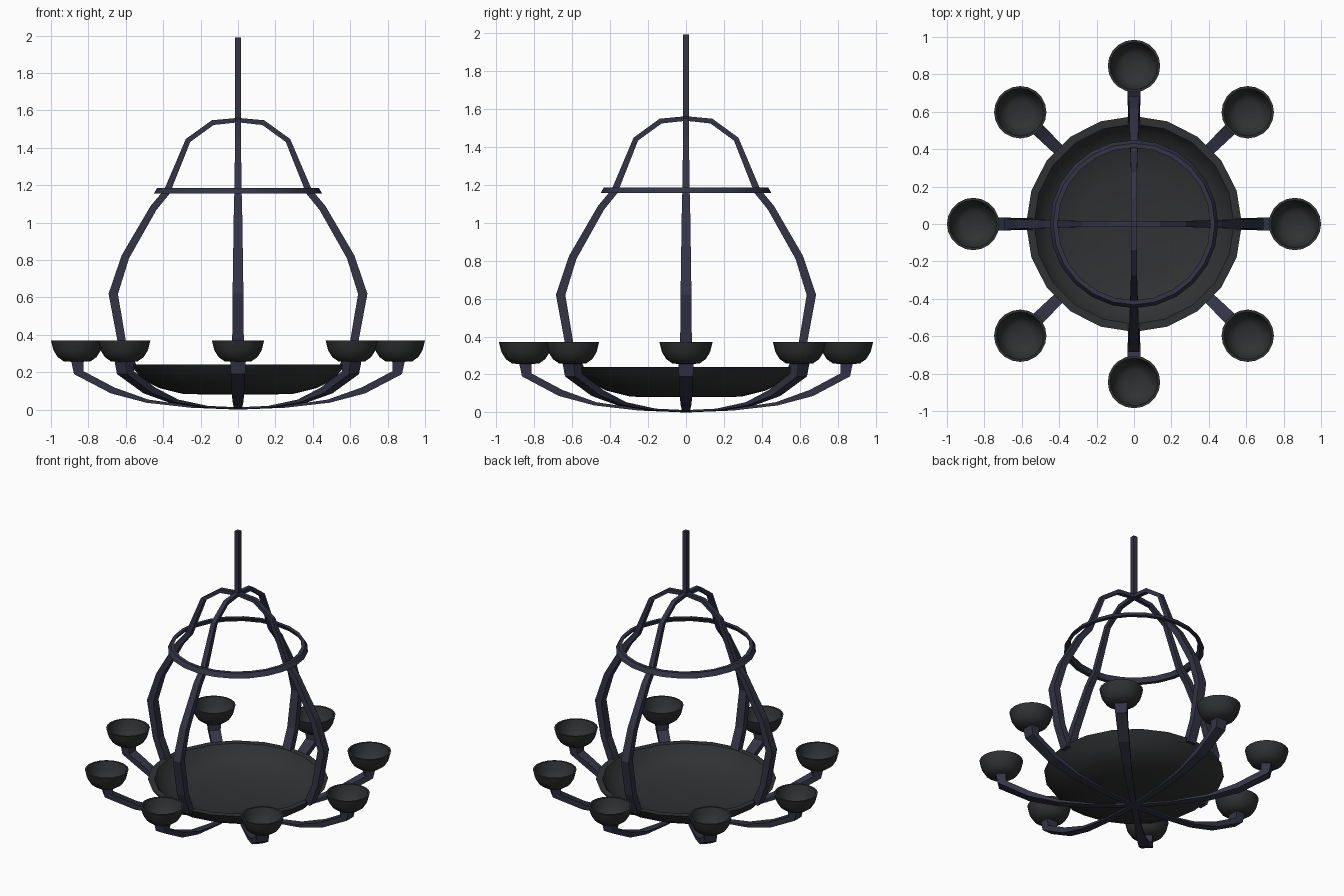
import bpy, bmesh, math

if "Cube" in bpy.data.objects:
    bpy.data.objects.remove(bpy.data.objects["Cube"])


def material(name, color):
    m = bpy.data.materials.new(name)
    m.diffuse_color = color
    m.use_nodes = True
    m.node_tree.nodes["Principled BSDF"].inputs["Base Color"].default_value = m.diffuse_color
    return m


IRON = material("iron", (0.033, 0.033, 0.06, 1))
DARK = material("dark_metal", (0.03, 0.031, 0.033, 1))


def finish(name, bm, mat, smooth=False):
    bmesh.ops.remove_doubles(bm, verts=bm.verts, dist=1e-5)
    bmesh.ops.recalc_face_normals(bm, faces=bm.faces)
    me = bpy.data.meshes.new(name)
    bm.to_mesh(me)
    bm.free()
    me.materials.append(mat)
    ob = bpy.data.objects.new(name, me)
    bpy.context.collection.objects.link(ob)
    if smooth:
        bpy.ops.object.select_all(action='DESELECT')
        bpy.context.view_layer.objects.active = ob
        ob.select_set(True)
        bpy.ops.object.shade_smooth_by_angle(angle=math.radians(35))
    return ob


def lathe(name, profile, sides, center, mat, closed=False):
    """Revolve an (r, z) profile about a vertical axis."""
    bm = bmesh.new()
    rings = []
    for i in range(sides):
        a = 2 * math.pi * i / sides
        rings.append([bm.verts.new((center[0] + r * math.cos(a),
                                    center[1] + r * math.sin(a), z)) for r, z in profile])
    n = len(profile)
    for i in range(sides):
        p, q = rings[i], rings[(i + 1) % sides]
        for j in range(n if closed else n - 1):
            k = (j + 1) % n
            bm.faces.new((p[j], q[j], q[k], p[k]))
    bmesh.ops.remove_doubles(bm, verts=bm.verts, dist=1e-5)
    return finish(name, bm, mat, True)


def bar(name, stations, angle, yscale=1.0):
    """Tapered bar in a radial plane; station = (r1, z1, r2, z2, half width)."""
    bm = bmesh.new()
    c, s = math.cos(angle), math.sin(angle)
    rings = []
    for r1, z1, r2, z2, w in stations:
        rings.append([bm.verts.new((r * c - t * s, (r * s + t * c) * yscale, z))
                      for r, z, t in ((r1, z1, -w), (r1, z1, w), (r2, z2, w), (r2, z2, -w))])
    for p, q in zip(rings, rings[1:]):
        for j in range(4):
            k = (j + 1) % 4
            bm.faces.new((p[j], p[k], q[k], q[j]))
    bm.faces.new(rings[0])
    bm.faces.new(rings[-1])
    return finish(name, bm, IRON)


# Bowl in the middle
lathe("bowl", [(0, 0.08), (0.29, 0.083), (0.42, 0.115), (0.51, 0.16), (0.577, 0.24),
               (0.535, 0.24), (0.525, 0.225), (0.49, 0.17), (0.41, 0.13),
               (0.28, 0.1), (0, 0.097)], 20, (0, 0), DARK)

# Eight arms, each with a candle cup
arm = [(0, 0.012, 0, 0.0, 0.018), (0.25, 0.02, 0.25, 0.01, 0.022),
       (0.48, 0.054, 0.49, 0.037, 0.028), (0.66, 0.118, 0.68, 0.087, 0.034),
       (0.825, 0.205, 0.877, 0.19, 0.038), (0.825, 0.265, 0.893, 0.265, 0.042)]
cup = [(0, 0.255), (0.07, 0.257), (0.104, 0.281), (0.127, 0.318), (0.14, 0.37),
       (0.127, 0.37), (0.115, 0.325), (0.094, 0.29), (0.065, 0.27), (0, 0.268)]
for i in range(8):
    a = i * math.pi / 4
    bar(f"arm_{i}", arm, a, 0.985)
    lathe(f"cup_{i}", cup, 20, (0.86 * math.cos(a), 0.845 * math.sin(a)), DARK)

# Four cage straps rising from the rim to the apex
strap = [(0.585, 0.215, 0.535, 0.22, 0.032), (0.645, 0.37, 0.6, 0.37, 0.031),
         (0.692, 0.62, 0.642, 0.618, 0.029), (0.622, 0.825, 0.583, 0.808, 0.026),
         (0.468, 1.088, 0.436, 1.068, 0.022), (0.395, 1.175, 0.365, 1.155, 0.019),
         (0.279, 1.447, 0.255, 1.432, 0.016), (0.14, 1.547, 0.13, 1.522, 0.015),
         (0, 1.56, 0, 1.536, 0.015)]
for i in range(4):
    bar(f"cage_strap_{i}", strap, i * math.pi / 2, 0.99)

# Hoop around the cage
lathe("hoop", [(0.45, 1.155), (0.432, 1.186), (0.408, 1.186), (0.424, 1.155)],
      24, (0, 0), IRON, closed=True)

# Hanging rod
bm = bmesh.new()
bmesh.ops.create_cube(bm, size=1)
for v in bm.verts:
    v.co = (v.co.x * 0.032, v.co.y * 0.032, 1.765 + v.co.z * 0.45)
finish("hanging_rod", bm, IRON)
